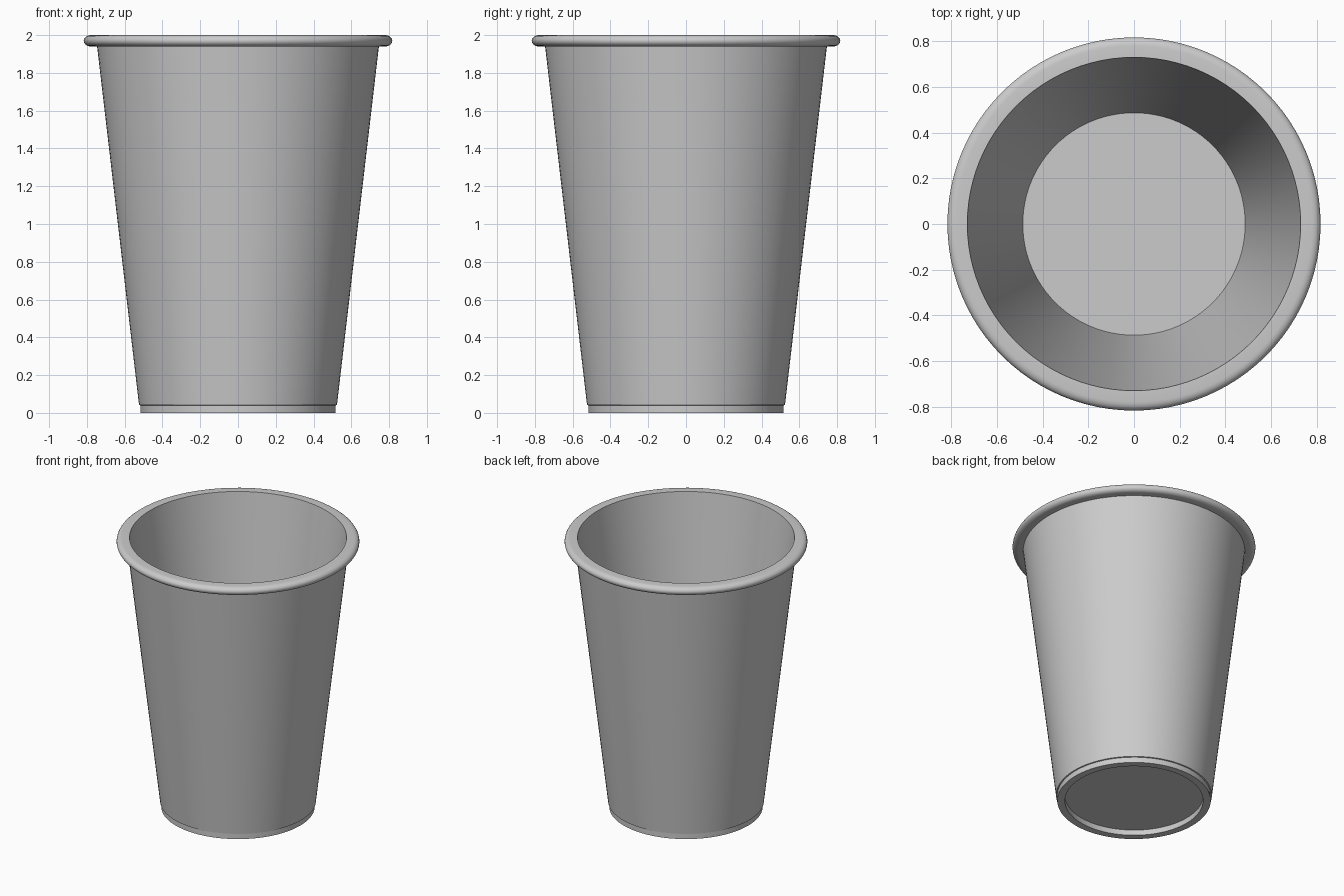
import bpy
import math

cube = bpy.data.objects.get("Cube")
if cube:
    bpy.data.objects.remove(cube, do_unlink=True)

SIDES = 96

grey = bpy.data.materials.new("light_grey")
grey.use_nodes = True
colour = (0.6, 0.6, 0.6, 1)
grey.diffuse_color = colour
grey.node_tree.nodes["Principled BSDF"].inputs["Base Color"].default_value = colour


def lathe(name, profile):
    """Spin a closed (radius, z) outline around z; radius 0 becomes a pole."""
    verts, faces, rings = [], [], []
    for r, z in profile:
        count = SIDES if r > 0 else 1
        start = len(verts)
        rings.append([start + i % count for i in range(SIDES)])
        for i in range(count):
            a = math.tau * i / SIDES
            verts.append((r * math.cos(a), r * math.sin(a), z))
    for lower, upper in zip(rings, rings[1:]):
        for i in range(SIDES):
            j = (i + 1) % SIDES
            face = dict.fromkeys((lower[i], lower[j], upper[j], upper[i]))
            faces.append(tuple(face))
    mesh = bpy.data.meshes.new(name)
    mesh.from_pydata(verts, [], faces)
    mesh.materials.append(grey)
    obj = bpy.data.objects.new(name, mesh)
    bpy.context.collection.objects.link(obj)
    bpy.ops.object.select_all(action="DESELECT")
    obj.select_set(True)
    bpy.context.view_layer.objects.active = obj
    bpy.ops.object.shade_smooth_by_angle(angle=math.radians(35))
    return obj


# Rolled lip: a half-oval outer edge between its underside and flat top
rim = [(0.78 + 0.037 * math.cos(t), 1.97 + 0.03 * math.sin(t))
       for t in (math.pi * (i / 10 - 0.5) for i in range(11))]

# Recessed base, foot ring, tapered wall, lip, inner wall and floor
lathe("cup", [
    (0, 0.04), (0.465, 0.04), (0.465, 0),
    (0.516, 0), (0.516, 0.04), (0.524, 0.042), (0.746, 1.94),
    *rim,
    (0.73, 2.0), (0.487, 0.06), (0, 0.06),
])
